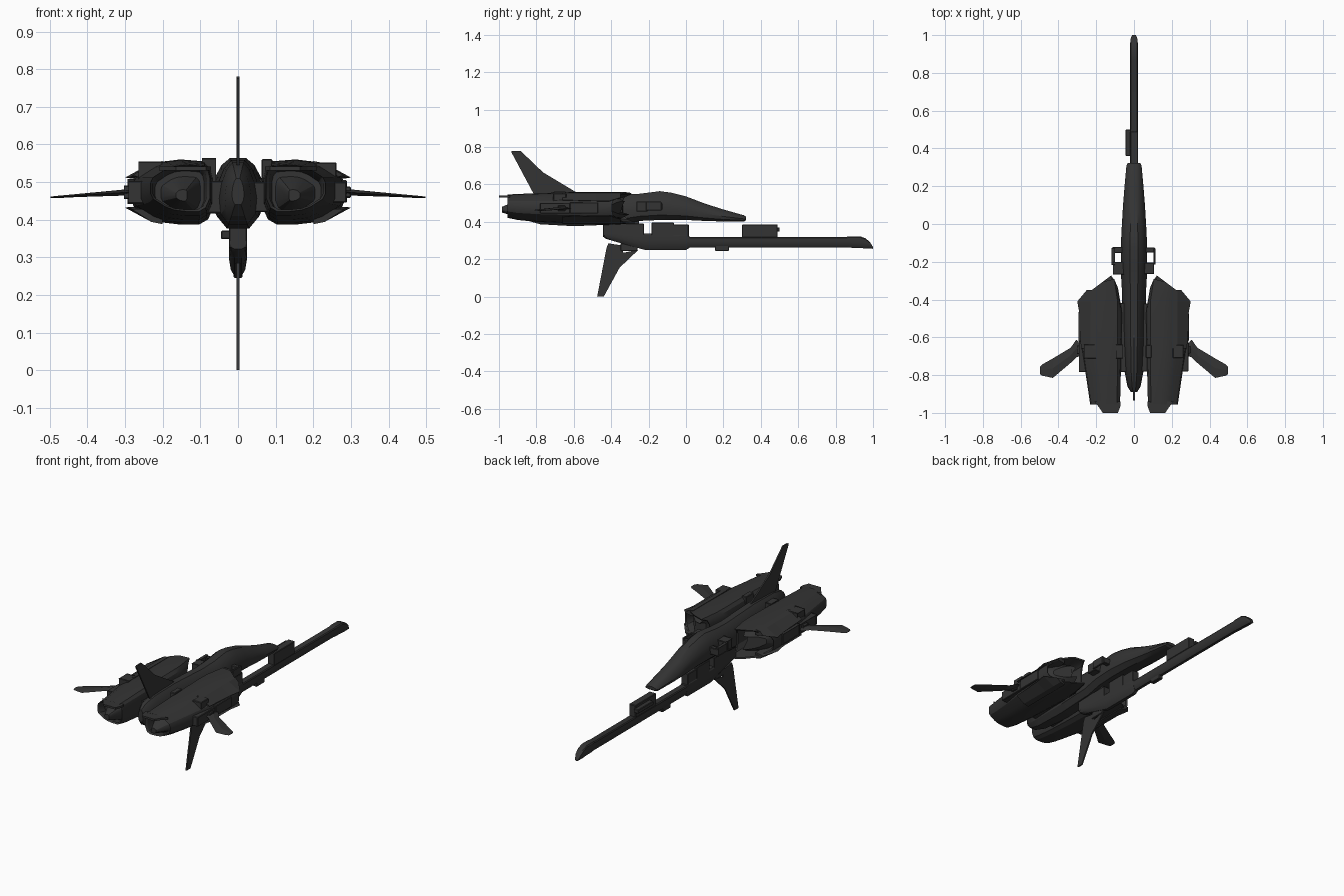
import bpy, bmesh, math

grey = bpy.data.materials.new("charcoal_grey")
grey.diffuse_color = (0.034, 0.034, 0.034, 1)


def finish(name, bm, smooth=True):
    bmesh.ops.recalc_face_normals(bm, faces=bm.faces)
    me = bpy.data.meshes.new(name)
    bm.to_mesh(me)
    bm.free()
    me.materials.append(grey)
    ob = bpy.data.objects.new(name, me)
    bpy.context.collection.objects.link(ob)
    if smooth:
        bpy.ops.object.select_all(action='DESELECT')
        ob.select_set(True)
        bpy.context.view_layer.objects.active = ob
        bpy.ops.object.shade_smooth_by_angle(angle=math.radians(28))
    return ob


def loft(name, rings, sx=1, smooth=True):
    """Skin closed rings of points, capping both ends."""
    bm = bmesh.new()
    rows = [[bm.verts.new((sx * x, y, z)) for x, y, z in r] for r in rings]
    n = len(rows[0])
    for a, b in zip(rows, rows[1:]):
        for i in range(n):
            j = (i + 1) % n
            bm.faces.new((a[i], a[j], b[j], b[i]))
    bm.faces.new(rows[0])
    bm.faces.new(rows[-1])
    return finish(name, bm, smooth)


def box(name, x, y, z, sx=1, bevel=0.003):
    bm = bmesh.new()
    bmesh.ops.create_cube(bm, size=1)
    for v in bm.verts:
        v.co = (sx * (sum(x) / 2 + v.co.x * (x[1] - x[0])),
                sum(y) / 2 + v.co.y * (y[1] - y[0]),
                sum(z) / 2 + v.co.z * (z[1] - z[0]))
    bmesh.ops.bevel(bm, geom=bm.edges[:], offset=bevel, segments=1, affect='EDGES')
    return finish(name, bm, False)


def plate(name, outline, half):
    """Vertical fin: a y-z outline given thickness along x."""
    return loft(name, [[(s * half, y, z) for y, z in outline] for s in (-1, 1)], smooth=False)


# Fuselage with long nose: y, half width, bottom, top
HULL = [(0.30, 1), (0.62, 0.88), (0.88, 0.66), (1, 0.42), (0.92, 0.17), (0.5, 0)]
rings = []
for y, w, b, t in [(0.322, 0.034, 0.41, 0.428), (0.31, 0.04, 0.402, 0.435), (0.2, 0.05, 0.402, 0.466),
                   (0.1, 0.058, 0.405, 0.498), (0, 0.064, 0.41, 0.536), (-0.08, 0.068, 0.41, 0.556),
                   (-0.14, 0.07, 0.41, 0.564), (-0.25, 0.07, 0.405, 0.55), (-0.35, 0.064, 0.387, 0.546),
                   (-0.6, 0.06, 0.377, 0.558), (-0.78, 0.05, 0.387, 0.552), (-0.86, 0.035, 0.41, 0.535),
                   (-0.89, 0.016, 0.44, 0.51)]:
    half = [(u * w, y, b + v * (t - b)) for u, v in HULL]
    rings.append(half + [(-x, yy, z) for x, yy, z in reversed(half)])
loft("fuselage", rings)

# Engine nacelle section, normalised to its bounding box
NAC = [(0, .72), (.03, .88), (.1, .97), (.4, 1), (.6, .97), (.75, .9), (.96, .73), (1, .62),
       (1, .38), (.96, .27), (.75, .1), (.6, .03), (.4, 0), (.18, 0), (.07, .08), (0, .28)]


def nac_ring(y, xi, xo, zb, zt, shear=0):
    return [(xi + u * (xo - xi), y - shear * max(0, u - 0.15) - 0.07 * (shear > 0) * max(0, 0.15 - u) / 0.15,
             zb + v * (zt - zb)) for u, v in NAC]


for sx, side in ((1, "right"), (-1, "left")):
    # nacelle: recessed exhaust, body, oblique hollow intake
    loft("nacelle_" + side, [
        nac_ring(-0.985, .135, .165, .45, .48),
        nac_ring(-0.90, .10, .205, .425, .515),
        nac_ring(-0.90, .09, .22, .42, .53),
        nac_ring(-0.945, .083, .226, .427, .54),
        nac_ring(-0.955, .075, .232, .422, .546),
        nac_ring(-0.90, .072, .24, .41, .549),
        nac_ring(-0.80, .07, .255, .40, .553),
        nac_ring(-0.65, .067, .279, .392, .558),
        nac_ring(-0.48, .064, .285, .387, .56),
        nac_ring(-0.38, .066, .285, .387, .56, .06),
        nac_ring(-0.268, .085, .284, .392, .558, .15),
        nac_ring(-0.272, .092, .276, .40, .55, .15),
        nac_ring(-0.36, .10, .265, .41, .54, .10),
        nac_ring(-0.30, .13, .235, .44, .51, .12)], sx)

    # flared upper and lower lips behind the intake
    for up, word in ((1, "upper"), (-1, "lower")):
        ring = []
        for y, tip, drop in [(-0.35, .25, .025), (-0.41, .30, .043), (-0.48, .288, .043), (-0.66, .281, .038)]:
            pts = [(.20, .084), (.23, .078), (tip, .083 - drop), (tip - .012, .081 - drop), (.20, .05)]
            ring.append([(x, y, .472 + up * z) for x, z in pts])
        loft(f"{word}_lip_{side}", ring, sx, False)

    # exhaust plate and trim panels
    loft("exhaust_plate_" + side,
         [[(.072, -.94, z), (.21, -.94, z), (.185, -.97, z), (.165, -1, z), (.085, -1, z), (.072, -.965, z)]
          for z in (.53, .541)], sx, False)
    box("outer_panel_" + side, (.205, .262), (-.71, -.64), (.50, .552), sx)
    box("inner_panel_" + side, (.062, .092), (-.71, -.64), (.50, .561), sx)
    box("side_panel_" + side, (.25, .288), (-.78, -.62), (.445, .50), sx)
    box("side_rail_" + side, (.27, .290), (-.62, -.47), (.445, .505), sx)
    box("engine_mount_" + side, (.03, .085), (-.78, -.42), (.42, .50), sx)

    # side wing and its hinge
    rows = []
    for x, lead, trail, z, h in [(.285, -.635, -.70, .474, .009), (.305, -.612, -.705, .472, .008),
                                 (.335, -.655, -.735, .470, .007), (.43, -.712, -.815, .464, .004),
                                 (.485, -.743, -.803, .460, .003), (.498, -.755, -.795, .459, .002)]:
        rows.append([(x, lead, z), (x, (lead + trail) / 2, z + h), (x, trail, z), (x, (lead + trail) / 2, z - h)])
    loft("wing_" + side, rows, sx, False)
    box("wing_hinge_" + side, (.27, .30), (-.685, -.645), (.458, .488), sx)

    # shoulder pods beside the cockpit
    box("pod_strut_" + side, (.05, .11), (-.15, -.125), (.465, .50), sx)
    box("pod_plate_" + side, (.104, .115), (-.215, -.13), (.46, .508), sx)
    box("pod_body_" + side, (.05, .107), (-.265, -.205), (.455, .51), sx)

# Dorsal and ventral fins
plate("dorsal_fin", [(-.935, .775), (-.925, .78), (-.885, .78), (-.765, .665), (-.59, .56), (-.60, .53),
                     (-.80, .53), (-.82, .56)], .004)
plate("ventral_fin", [(-.475, 0), (-.44, 0), (-.355, .155), (-.255, .25), (-.335, .235),
                      (-.35, .275), (-.415, .285), (-.425, .26)], .004)
box("ventral_fin_root", (-.008, .008), (-.35, -.26), (.245, .285))


# Underslung cannon
def gun_ring(y, w, b, t):
    m = b + (t - b) * .55
    q = b + (t - b) * .2
    half = [(w * .8, y, t), (w, y, t - (t - b) * .1), (w, y, m), (w * .8, y, q), (w * .4, y, b)]
    return half + [(-x, yy, z) for x, yy, z in reversed(half)]


loft("cannon_body", [gun_ring(*r) for r in [(-.445, .022, .322, .345), (-.43, .024, .31, .345),
                                            (-.38, .024, .295, .345), (-.22, .024, .25, .338),
                                            (.0, .024, .25, .335), (.02, .021, .262, .322)]])
loft("cannon_barrel", [gun_ring(*r) for r in [(-.02, .02, .264, .32), (.86, .02, .264, .32), (.87, .021, .262, .323),
                                              (.93, .021, .26, .323), (.96, .02, .258, .312),
                                              (.985, .017, .257, .29), (1.0, .01, .256, .265)]])
box("cannon_rear_block", (-.024, .024), (-.445, -.225), (.325, .391))
box("cannon_mid_block", (-.024, .024), (-.185, -.065), (.315, .396))
box("cannon_front_block", (-.022, .022), (-.075, .015), (.30, .387))
box("cannon_clip", (-.012, .012), (.155, .23), (.245, .28))
box("sight_block", (-.02, .022), (.30, .49), (.315, .386))
box("sight_side", (-.045, -.015), (.36, .50), (.348, .371))
box("cannon_mount", (-.015, .015), (-.42, -.25), (.36, .42))
